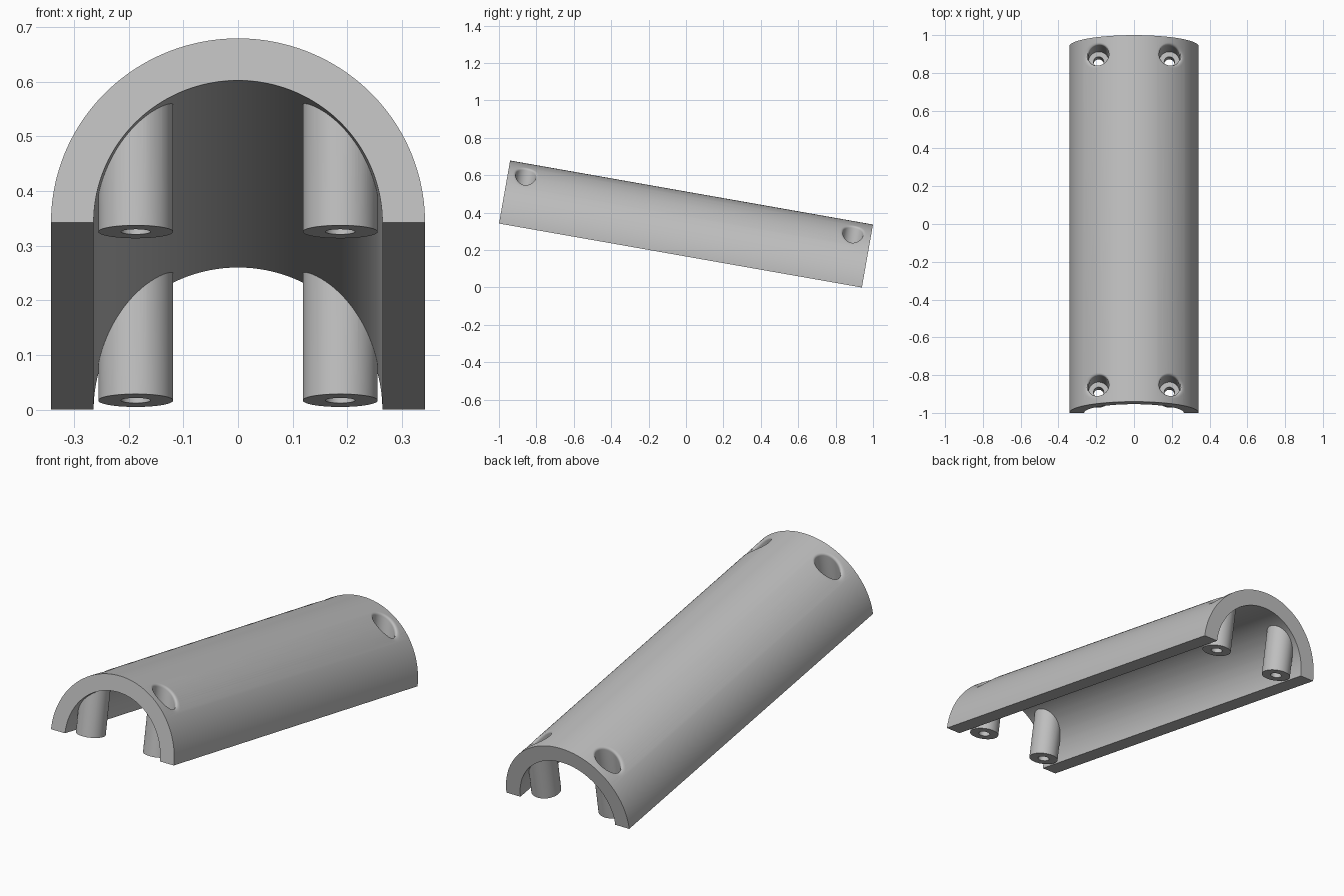
import bpy, bmesh
from math import sin, cos, pi, sqrt, radians, tan, acos
from mathutils import Matrix

if "Cube" in bpy.data.objects:
    bpy.data.objects.remove(bpy.data.objects["Cube"])

LENGTH, OUTER, INNER = 1.97, 0.342, 0.264
TILT = radians(10)
BOSS_X, BOSS_Y, BOSS_R = 0.187, 0.888, 0.0685
BORE_R, HOLE_R, FLOOR, FILLET = 0.054, 0.027, 0.08, 0.0155

grey = bpy.data.materials.new("plain grey")
grey.use_nodes = True
colour = (0.52, 0.52, 0.52, 1)
grey.diffuse_color = colour
grey.node_tree.nodes["Principled BSDF"].inputs["Base Color"].default_value = colour


def loft(name, rings):
    """Closed solid through rings of points, capped at both ends."""
    bm = bmesh.new()
    loops = [[bm.verts.new(p) for p in ring] for ring in rings]
    n = len(loops[0])
    for a, b in zip(loops, loops[1:]):
        for i in range(n):
            j = (i + 1) % n
            bm.faces.new((a[i], a[j], b[j], b[i]))
    bm.faces.new(loops[0][::-1])
    bm.faces.new(loops[-1])
    bmesh.ops.recalc_face_normals(bm, faces=bm.faces)
    mesh = bpy.data.meshes.new(name)
    bm.to_mesh(mesh)
    bm.free()
    mesh.materials.append(grey)
    obj = bpy.data.objects.new(name, mesh)
    bpy.context.collection.objects.link(obj)
    return obj


def surface(x, radius=OUTER):
    return sqrt(radius ** 2 - x ** 2)


def combine(target, tool, operation):
    tool.hide_render = True
    mod = target.modifiers.new(operation, "BOOLEAN")
    mod.operation, mod.solver, mod.object = operation, "EXACT", tool
    bpy.context.view_layer.objects.active = target
    bpy.ops.object.modifier_apply(modifier=mod.name)
    bpy.data.objects.remove(tool)


def boss(x, y):
    """Round post whose top is buried inside the shell wall."""
    rim = [(x + BOSS_R * cos(2 * pi * i / 64), y + BOSS_R * sin(2 * pi * i / 64)) for i in range(64)]
    return loft("boss", [[(px, py, 0) for px, py in rim],
                         [(px, py, surface(px, 0.303)) for px, py in rim]])


def screw_cutter(x, y):
    """Through hole, counterbore and rounded mouth following the curved shell."""
    columns = []
    for i in range(64):
        t = 2 * pi * i / 64
        cx = x + BORE_R * cos(t)
        top = surface(cx)
        slope = -cx / top * cos(t)
        run = sqrt(1 + slope ** 2)
        reach = FILLET / tan(acos(-slope / run) / 2)
        r1 = BORE_R + reach / run
        z0, z1 = top - reach, surface(x + r1 * cos(t))
        profile = [(HOLE_R, -0.1), (HOLE_R, FLOOR), (BORE_R, FLOOR)]
        for k in range(9):
            u = k / 8
            w0, w1, w2 = (1 - u) ** 2, 2 * u * (1 - u), u * u
            profile.append(((w0 + w1) * BORE_R + w2 * r1, w0 * z0 + w1 * top + w2 * z1))
        profile.append((r1, 0.45))
        columns.append([(x + r * cos(t), y + r * sin(t), z) for r, z in profile])
    return loft("screw_cutter", list(zip(*columns)))


# Half-round shell: arch profile swept along its length
angles = [pi * i / 96 for i in range(97)]
arch = [(OUTER * cos(a), OUTER * sin(a)) for a in angles]
arch += [(INNER * cos(a), INNER * sin(a)) for a in reversed(angles)]
shell = loft("half_round_shell", [[(x, y, z) for x, z in arch] for y in (-LENGTH / 2, LENGTH / 2)])

# Four screw bosses, then their countersunk holes
places = [(sx * BOSS_X, sy * BOSS_Y) for sx in (-1, 1) for sy in (-1, 1)]
for place in places:
    combine(shell, boss(*place), "UNION")
for place in places:
    combine(shell, screw_cutter(*place), "DIFFERENCE")

# Tilt the finished part so that its rear edge rests on the ground
shell.data.transform(Matrix.Translation((0, -OUTER * sin(TILT) / 2, LENGTH / 2 * sin(TILT)))
                     @ Matrix.Rotation(-TILT, 4, "X"))
bpy.ops.object.select_all(action="DESELECT")
shell.select_set(True)
bpy.context.view_layer.objects.active = shell
bpy.ops.object.shade_smooth_by_angle(angle=radians(30))
